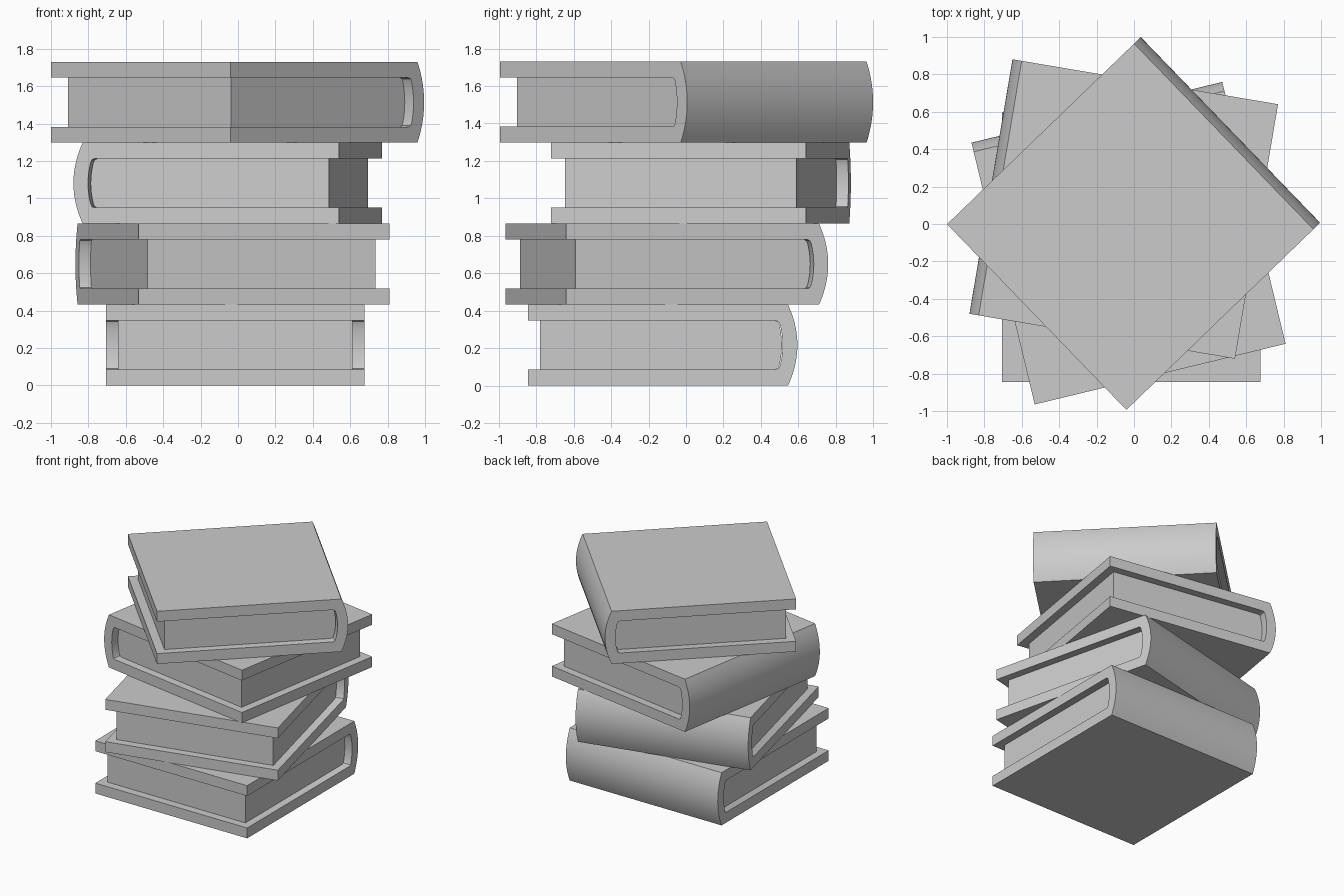
import bpy, bmesh
from math import radians
from mathutils import Matrix

if "Cube" in bpy.data.objects:
    bpy.data.objects.remove(bpy.data.objects["Cube"])

H, T = 0.4325, 0.085        # book thickness, cover board thickness
W, D = 1.38, 1.39           # length along the spine, depth before the spine bulge
BULGE, INSET = 0.05, 0.063  # spine roundness, page block inset


def arc(y, z0, z1, bulge, n):
    """Shallow curve from z0 to z1 bulging towards +y."""
    pts = []
    for i in range(n + 1):
        t = i / n
        pts.append((y + bulge * 4 * t * (1 - t), z0 + (z1 - z0) * t))
    return pts


def inner_end(y):
    """Spine side of the page opening, with rounded corners."""
    return ([(y - 0.022, T), (y - 0.007, T + 0.006)]
            + arc(y, T + 0.022, H - T - 0.022, 0.014, 8)
            + [(y - 0.007, H - T - 0.006), (y - 0.022, H - T)])


def extrude_profile(name, profile, width, matrix):
    """Extrude a (y, z) profile along x, centred on x = 0."""
    bm = bmesh.new()
    face = bm.faces.new([bm.verts.new((-width / 2, y, z)) for y, z in profile])
    ext = bmesh.ops.extrude_face_region(bm, geom=[face])
    verts = [g for g in ext["geom"] if isinstance(g, bmesh.types.BMVert)]
    bmesh.ops.translate(bm, verts=verts, vec=(width, 0, 0))
    bmesh.ops.recalc_face_normals(bm, faces=bm.faces)
    mesh = bpy.data.meshes.new(name)
    bm.to_mesh(mesh)
    bm.free()
    obj = bpy.data.objects.new(name, mesh)
    bpy.context.collection.objects.link(obj)
    obj.matrix_world = matrix
    bpy.ops.object.select_all(action='DESELECT')
    obj.select_set(True)
    bpy.context.view_layer.objects.active = obj
    bpy.ops.object.shade_smooth_by_angle(angle=radians(30))


# Cover: two boards and a rounded spine in one C-shaped profile
cover = ([(0, 0)] + arc(D, 0, H, BULGE, 20) + [(0, H), (0, H - T)]
         + inner_end(1.347)[::-1] + [(0, T)])
# Page block: fills the opening, set back from the board edges
pages = [(INSET + 0.003, T)] + inner_end(1.343) + [(INSET + 0.003, H - T)]

# Stack of books: middle of the opening edge (x, y) and turn in degrees
stack = [(-0.015, -0.845, 0), (0.14, -0.8025, 13.6),
         (0.655, -0.04, 80.4), (-0.52, -0.4975, -46)]
for i, (x, y, turn) in enumerate(stack):
    place = Matrix.Translation((x, y, i * H)) @ Matrix.Rotation(radians(turn), 4, 'Z')
    extrude_profile(f"book_cover_{i + 1}", cover, W, place)
    extrude_profile(f"book_pages_{i + 1}", pages, W - 2 * INSET, place)
